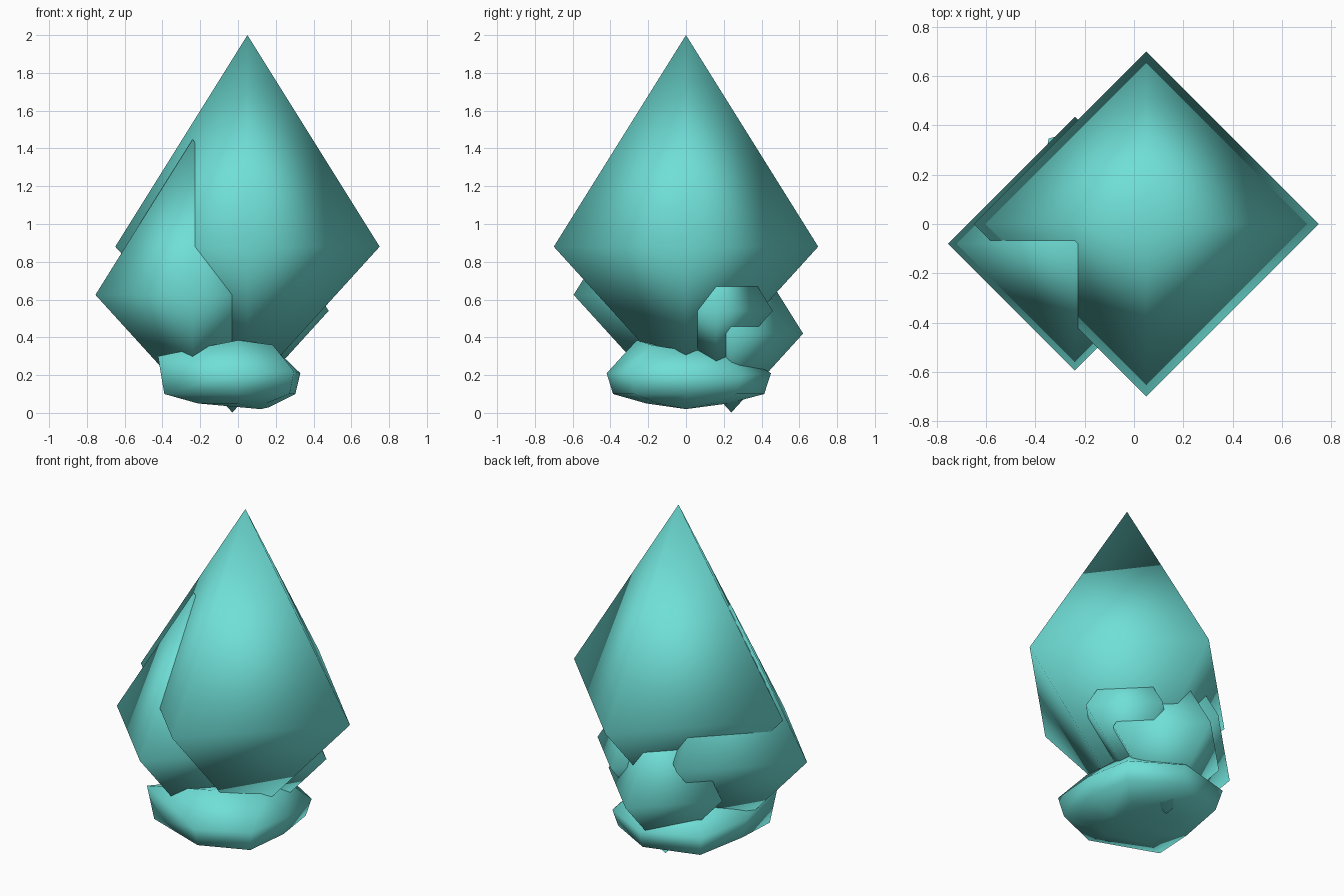
import bpy
import bmesh
from math import cos, sin, radians

cube = bpy.data.objects.get("Cube")
if cube:
    bpy.data.objects.remove(cube, do_unlink=True)

# One turquoise for everything
crystal_mat = bpy.data.materials.new("turquoise")
crystal_mat.use_nodes = True
turquoise = (0.16, 0.74, 0.68, 1.0)
crystal_mat.diffuse_color = turquoise
crystal_mat.node_tree.nodes["Principled BSDF"].inputs["Base Color"].default_value = turquoise

UP_SLOPE = 1.6      # height of the upper point per unit of half width
DOWN_SLOPE = 1.1    # depth of the lower point per unit of half width


def finish(name, bm):
    bmesh.ops.recalc_face_normals(bm, faces=bm.faces[:])
    for face in bm.faces:
        face.smooth = True
    mesh = bpy.data.meshes.new(name)
    bm.to_mesh(mesh)
    bm.free()
    mesh.materials.append(crystal_mat)
    obj = bpy.data.objects.new(name, mesh)
    bpy.context.collection.objects.link(obj)
    return obj


def skin(bm, rings, bottom, top):
    """Join equal rings from bottom to top and close both ends on a point."""
    count = len(rings[0])
    low, high = bm.verts.new(bottom), bm.verts.new(top)
    loops = [[bm.verts.new(p) for p in ring] for ring in rings]
    for i in range(count):
        j = (i + 1) % count
        bm.faces.new((low, loops[0][j], loops[0][i]))
        bm.faces.new((high, loops[-1][i], loops[-1][j]))
        for a, b in zip(loops, loops[1:]):
            bm.faces.new((a[i], a[j], b[j]))
            bm.faces.new((a[i], b[j], b[i]))


def crystal(name, x, y, z, half):
    """Four-sided double point with its girdle at height z."""
    bm = bmesh.new()
    girdle = [(x + half, y, z), (x, y + half, z), (x - half, y, z), (x, y - half, z)]
    skin(bm, [girdle], (x, y, z - DOWN_SLOPE * half), (x, y, z + UP_SLOPE * half))
    return finish(name, bm)


# Crystal cluster
crystal("large_crystal", 0.05, 0.0, 0.88, 0.70)
crystal("front_crystal", -0.24, -0.08, 0.625, 0.515)
crystal("back_crystal", -0.03, 0.24, 0.42, 0.38)
crystal("side_crystal", 0.18, 0.16, 0.54, 0.30)

# Lumpy base rock: outline as (angle, radius, height), widest ring
outline = [(0, 0.33, 0.21), (45, 0.41, 0.20), (90, 0.45, 0.21), (135, 0.49, 0.22),
           (180, 0.41, 0.22), (212, 0.50, 0.30), (270, 0.42, 0.21), (315, 0.42, 0.22)]
crest = [0.33, 0.33, 0.31, 0.30, 0.31, 0.30, 0.385, 0.36]


def ring(scale, heights):
    return [(r * scale * cos(radians(a)), r * scale * sin(radians(a)), h)
            for (a, r, _), h in zip(outline, heights)]


foot = [0.05 if a else 0.03 for a, _, _ in outline]
skirt = [0.10] * len(outline)
girth = [h for _, _, h in outline]

bm = bmesh.new()
skin(bm, [ring(0.50, foot), ring(0.92, skirt), ring(1.0, girth), ring(0.62, crest)],
     (0.12, 0.0, 0.02), (0.0, 0.0, 0.33))
finish("base_rock", bm)
